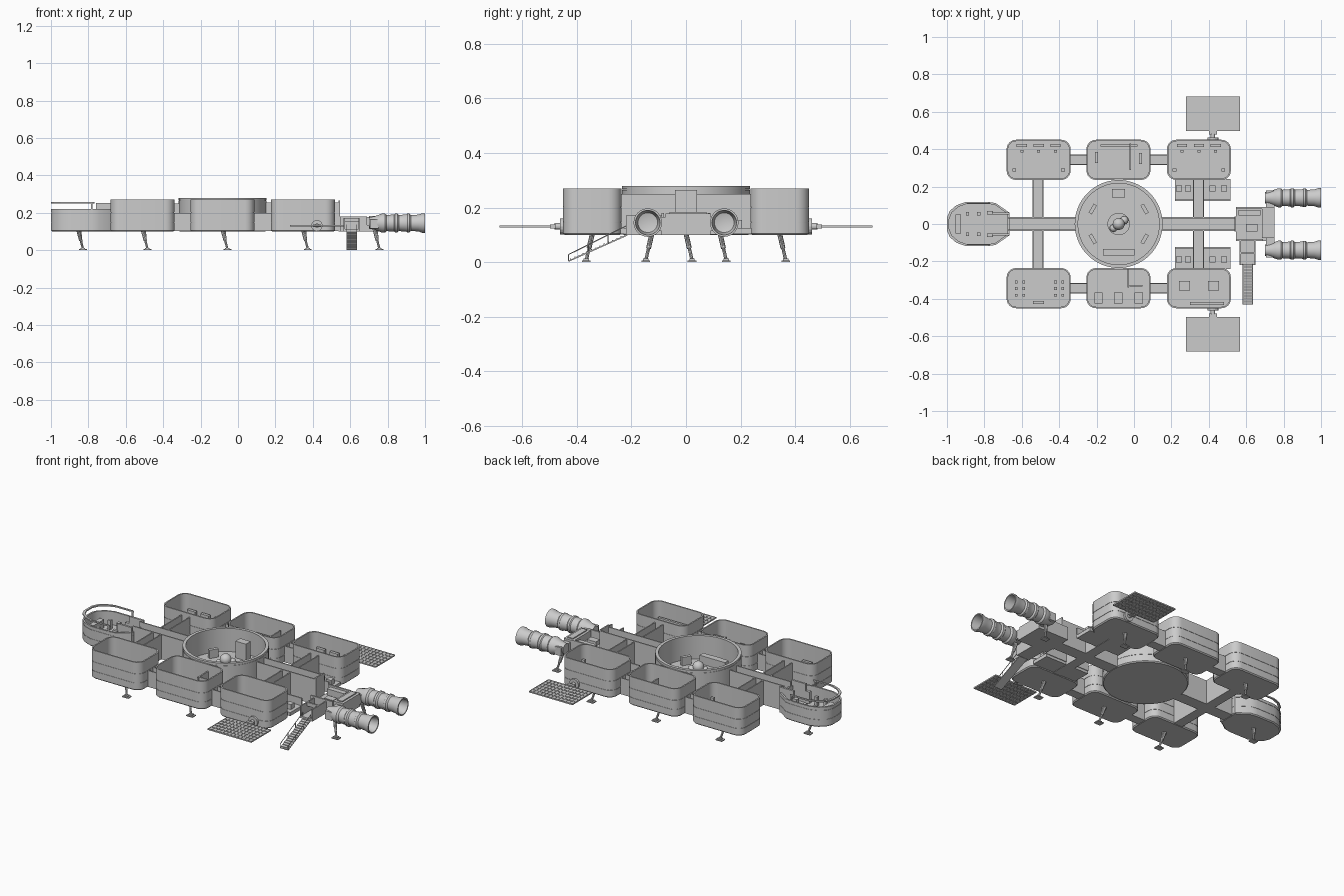
import bpy, bmesh, math
from mathutils import Vector, Matrix

cube = bpy.data.objects.get("Cube")
if cube:
    bpy.data.objects.remove(cube)

grey = bpy.data.materials.new("hull grey")
grey.use_nodes = True
grey.diffuse_color = (0.6, 0.6, 0.6, 1)
grey.node_tree.nodes["Principled BSDF"].inputs["Base Color"].default_value = (0.6, 0.6, 0.6, 1)


def finish(name, bm, smooth=False):
    bmesh.ops.recalc_face_normals(bm, faces=bm.faces)
    me = bpy.data.meshes.new(name)
    bm.to_mesh(me)
    bm.free()
    me.materials.append(grey)
    ob = bpy.data.objects.new(name, me)
    bpy.context.collection.objects.link(ob)
    if smooth:
        bpy.ops.object.select_all(action="DESELECT")
        ob.select_set(True)
        bpy.context.view_layer.objects.active = ob
        bpy.ops.object.shade_smooth_by_angle(angle=math.radians(35))
    return ob


def add_box(bm, x0, x1, y0, y1, z0, z1):
    m = Matrix.Translation(((x0 + x1) / 2, (y0 + y1) / 2, (z0 + z1) / 2))
    bmesh.ops.create_cube(bm, size=1, matrix=m @ Matrix.Diagonal((x1 - x0, y1 - y0, z1 - z0, 1)))


def boxes(name, items):
    bm = bmesh.new()
    for it in items:
        add_box(bm, *it)
    return finish(name, bm)


def add_rod(bm, a, b, r, n=8):
    a, b = Vector(a), Vector(b)
    m = Matrix.Translation((a + b) / 2) @ (b - a).to_track_quat("Z", "Y").to_matrix().to_4x4()
    bmesh.ops.create_cone(bm, cap_ends=True, segments=n, radius1=r, radius2=r, depth=(b - a).length, matrix=m)


def offset(pts, d):
    out = []
    for i, p in enumerate(pts):
        e1 = (p - pts[i - 1]).normalized()
        e2 = (pts[(i + 1) % len(pts)] - p).normalized()
        n1, n2 = Vector((-e1.y, e1.x)), Vector((-e2.y, e2.x))
        out.append(p + (n1 + n2) * (d / (1 + n1.dot(n2))))
    return out


def loft(bm, rings, cap=True):
    loops = [[bm.verts.new((p.x, p.y, z)) for p in pts] for pts, z in rings]
    for a, b in zip(loops, loops[1:]):
        for i in range(len(a)):
            j = (i + 1) % len(a)
            bm.faces.new((a[i], a[j], b[j], b[i]))
    if cap:
        bm.faces.new(loops[0][::-1])
        bm.faces.new(loops[-1])


# Open-topped hull with seam grooves on the outside
def tray(name, pts, z0, floor, z1, t, seams=()):
    bm = bmesh.new()
    rings = [(offset(pts, 0.006), z0), (pts, z0 + 0.006)]
    groove = offset(pts, 0.002)
    for s in seams:
        rings += [(pts, s), (groove, s), (groove, s + 0.003), (pts, s + 0.003)]
    inner = offset(pts, t)
    loft(bm, rings + [(pts, z1), (inner, z1), (inner, floor)])
    return finish(name, bm, True)


def round_rect(cx, cy, w, h, r, n=6):
    pts = []
    for k, (sx, sy) in enumerate(((1, 1), (-1, 1), (-1, -1), (1, -1))):
        for i in range(n + 1):
            a = math.pi / 2 * (k + i / n)
            pts.append(Vector((cx + sx * (w / 2 - r) + r * math.cos(a), cy + sy * (h / 2 - r) + r * math.sin(a))))
    return pts


BASE, FLOOR, TOP = 0.1, 0.14, 0.27
HUB = -0.082
MODULES = {"rear": -0.51, "middle": -0.083, "front": 0.347}

# Six side modules
for sy, side in ((1, "left"), (-1, "right")):
    for label, cx in MODULES.items():
        tray(f"{side}_{label}_module", round_rect(cx, sy * 0.343, 0.342, 0.215, 0.05),
             BASE, FLOOR, TOP, 0.008, (0.145, 0.2))

# Round central hall
ring = [Vector((HUB + 0.235 * math.cos(math.tau * i / 64), 0.235 * math.sin(math.tau * i / 64))) for i in range(64)]
tray("central_hall", ring, BASE, FLOOR, 0.28, 0.018, (0.145, 0.265))

# Cabin at the -x end
half = [(-0.665, 0.06), (-0.74, 0.112), (-0.78, 0.118), (-0.9, 0.118), (-0.95, 0.1), (-0.985, 0.07), (-1, 0.035)]
nose = [Vector(p) for p in half] + [Vector((x, -y)) for x, y in reversed(half)]
tray("cabin", nose, BASE, FLOOR, 0.22, 0.01, (0.145, 0.2))
boxes("cabin_rear_wall", [(-0.76, -0.665, s * 0.056 - 0.006, s * 0.056 + 0.006, BASE, 0.252) for s in (1, -1)])

# Raised band around the cabin with its posts
bm = bmesh.new()
arc = [p for p in nose if p.x < -0.77]
inner = [p + Vector((0.012, -0.008 * (1 if p.y > 0 else -1))) for p in arc]
for (a, b), (c, d) in zip(zip(arc, arc[1:]), zip(inner, inner[1:])):
    lo = [bm.verts.new((p.x, p.y, 0.249)) for p in (a, b, d, c)]
    hi = [bm.verts.new((p.x, p.y, 0.257)) for p in (a, b, d, c)]
    bm.faces.new(lo[::-1])
    bm.faces.new(hi)
    for i in range(4):
        bm.faces.new((lo[i - 1], lo[i], hi[i], hi[i - 1]))
for s in (1, -1):
    add_box(bm, -0.785, -0.777, s * 0.114 - 0.004, s * 0.114 + 0.004, 0.21, 0.257)
finish("cabin_canopy_band", bm)


# Open corridors: floor and two side walls
def corridor(name, x0, x1, y0, y1, z1, along_x):
    t = 0.007
    items = [(x0, x1, y0, y1, BASE + 0.002, FLOOR)]
    if along_x:
        items += [(x0, x1, y0, y0 + t, FLOOR, z1), (x0, x1, y1 - t, y1, FLOOR, z1)]
    else:
        items += [(x0, x0 + t, y0, y1, FLOOR, z1), (x1 - t, x1, y0, y1, FLOOR, z1)]
    boxes(name, items)


corridor("rear_spine", -0.675, -0.31, -0.037, 0.037, 0.25, True)
corridor("front_spine", 0.145, 0.545, -0.037, 0.037, 0.255, True)
boxes("spine_end_wall", [(0.538, 0.546, -0.04, 0.04, BASE, 0.265)])
for s, side in ((1, "left"), (-1, "right")):
    for label, cx in (("rear", -0.513), ("front", 0.345)):
        y0, y1 = sorted((s * 0.036, s * 0.24))
        corridor(f"{side}_{label}_cross_corridor", cx - 0.03, cx + 0.03, y0, y1, 0.25, False)
    for label, x0 in (("rear", -0.342), ("front", 0.085)):
        corridor(f"{side}_{label}_link", x0, x0 + 0.093, s * 0.343 - 0.028, s * 0.343 + 0.028, 0.2, True)
    # Low side bays with crates
    items = []
    for x0, x1 in ((0.22, 0.316), (0.374, 0.515)):
        y0, y1 = sorted((s * 0.128, s * 0.24))
        items += [(x0, x1, y0, y1, BASE + 0.004, 0.125), (x0, x1, s * 0.128 - 0.004, s * 0.128 + 0.004, 0.12, 0.17)]
    for x in (0.24, 0.29, 0.42, 0.48):
        items.append((x - 0.016, x + 0.016, s * 0.19 - 0.016, s * 0.19 + 0.016, 0.12, 0.155))
    boxes(f"{side}_storage_bay", items)

# Engine room and airlock
boxes("engine_room", [(0.545, 0.75, -0.09, 0.09, BASE, 0.135), (0.545, 0.69, 0.08, 0.09, 0.13, 0.18),
                      (0.545, 0.69, -0.09, -0.08, 0.13, 0.18), (0.685, 0.75, -0.075, 0.09, 0.13, 0.178),
                      (0.56, 0.675, 0.045, 0.075, 0.13, 0.172), (0.6, 0.66, -0.04, 0.0, 0.13, 0.16),
                      (0.7, 0.735, -0.06, 0.075, 0.178, 0.184)])
boxes("airlock", [(0.565, 0.65, -0.22, -0.09, BASE, 0.112), (0.565, 0.572, -0.22, -0.09, 0.11, 0.172),
                  (0.643, 0.65, -0.22, -0.09, 0.11, 0.172), (0.565, 0.65, -0.16, -0.15, 0.15, 0.172)])

# Boarding ramp with treads and handrails
bm = bmesh.new()
a, b = Vector((0.608, -0.215, 0.1)), Vector((0.608, -0.43, 0.004))
slope = math.atan2(a.z - b.z, a.y - b.y)
m = Matrix.Translation((a + b) / 2) @ Matrix.Rotation(slope, 4, "X")
bmesh.ops.create_cube(bm, size=1, matrix=m @ Matrix.Diagonal((0.054, (a - b).length, 0.005, 1)))
for i in range(14):
    p = a.lerp(b, (i + 0.5) / 14)
    add_box(bm, 0.583, 0.633, p.y - 0.002, p.y + 0.002, p.z, p.z + 0.006)
for x in (0.582, 0.634):
    rail = Vector((0, 0, 0.035))
    p, q = Vector((x, a.y, a.z)), Vector((x, b.y, b.z))
    add_rod(bm, p + rail, q + rail * 0.7, 0.002, 6)
    for f in (0, 0.33, 0.66, 1):
        c = p.lerp(q, f)
        add_rod(bm, c, c + rail * (1 - 0.3 * f), 0.002, 6)
finish("boarding_ramp", bm)

# Ribbed engines, open at the end
profile = [(0, 0.7), (0.03, 0.7), (0.036, 0.73), (0.045, 0.755), (0.051, 0.77), (0.051, 0.785), (0.043, 0.795),
           (0.046, 0.835), (0.051, 0.84), (0.051, 0.852), (0.043, 0.86), (0.046, 0.9), (0.05, 0.905),
           (0.05, 0.917), (0.042, 0.925), (0.045, 0.965), (0.052, 0.985), (0.052, 1.0), (0.045, 1.0),
           (0.036, 0.94), (0, 0.93)]
for s, side in ((1, "left"), (-1, "right")):
    bm = bmesh.new()
    vs = [bm.verts.new((x, s * 0.14 + r, 0.145)) for r, x in profile]
    es = [bm.edges.new(e) for e in zip(vs, vs[1:])]
    bmesh.ops.spin(bm, geom=vs + es, cent=(0, s * 0.14, 0.145), axis=(1, 0, 0), angle=math.tau, steps=32)
    bmesh.ops.remove_doubles(bm, verts=bm.verts, dist=0.0002)
    finish(f"{side}_engine", bm, True)
    y0, y1 = sorted((s * 0.07, s * 0.18))
    boxes(f"{side}_engine_mount", [(0.705, 0.75, y0, y1, 0.115, 0.165)])

    # Solar panel on its swivel arm
    y0, y1 = sorted((s * 0.497, s * 0.683))
    items = [(0.277, 0.567, y0, y1, 0.129, 0.133)]
    items += [(x - 0.0015, x + 0.0015, y0, y1, 0.127, 0.135) for x in [0.2785 + 0.287 * i / 12 for i in range(13)]]
    items += [(0.277, 0.567, y - 0.0015, y + 0.0015, 0.127, 0.135) for y in [y0 + 0.0015 + (y1 - y0 - 0.003) * i / 6 for i in range(7)]]
    boxes(f"{side}_solar_panel", items)
    bm = bmesh.new()
    add_rod(bm, (0.422, s * 0.445, 0.131), (0.422, s * 0.462, 0.131), 0.03, 16)
    add_rod(bm, (0.422, s * 0.46, 0.131), (0.422, s * 0.482, 0.131), 0.012, 12)
    add_box(bm, 0.4, 0.444, s * 0.488 - 0.01, s * 0.488 + 0.01, 0.124, 0.138)
    finish(f"{side}_panel_arm", bm)

# Landing legs: thick upper strut, thin lower strut, brace and pad
tops = [(x, s * 0.343) for x in MODULES.values() for s in (1, -1)] + [(-0.855, 0.0), (0.73, 0.125), (0.73, -0.125)]
for i, (x, y) in enumerate(tops):
    bm = bmesh.new()
    s = -1 if y < 0 else 1
    top, foot = Vector((x, y, 0.105)), Vector((x + 0.026, y + s * 0.022, 0.008))
    add_rod(bm, top, top.lerp(foot, 0.55), 0.009)
    add_rod(bm, top, foot, 0.006)
    add_rod(bm, top + Vector((0.014, 0, 0)), top.lerp(foot, 0.8), 0.004)
    add_box(bm, foot.x - 0.021, foot.x + 0.021, foot.y - 0.016, foot.y + 0.016, 0, 0.006)
    add_box(bm, foot.x - 0.012, foot.x + 0.012, foot.y - 0.01, foot.y + 0.01, 0.005, 0.013)
    finish(f"landing_leg_{i + 1}", bm)


# Furniture: centre, size and height above the floor
def furniture(name, items):
    boxes(name, [(x - w / 2, x + w / 2, y - d / 2, y + d / 2, FLOOR - 0.002, FLOOR + h) for x, y, w, d, h in items])


for label in ("rear", "front"):
    cx = MODULES[label]
    furniture(f"left_{label}_desks", [(cx + dx, 0.42, 0.055, 0.018, 0.05) for dx in (-0.09, 0, 0.09)]
              + [(cx + dx, 0.388, 0.016, 0.014, 0.04) for dx in (-0.09, 0, 0.09)]
              + [(cx + dx, 0.29, 0.02, 0.016, 0.06) for dx in (-0.13, 0.13)])
furniture("left_middle_benches", [(-0.2, 0.355, 0.016, 0.06, 0.05), (0.035, 0.35, 0.016, 0.06, 0.05),
                                  (-0.02, 0.36, 0.008, 0.14, 0.08), (-0.08, 0.42, 0.2, 0.012, 0.03)])
furniture("right_rear_seats", [(cx + dx, y, 0.014, 0.014, 0.045) for cx in (-0.61, -0.4) for dx in (-0.02, 0.02)
                               for y in (-0.31, -0.345, -0.38)] + [(-0.51, -0.42, 0.06, 0.016, 0.04)])
furniture("right_middle_beds", [(x, -0.395, 0.045, 0.06, 0.03) for x in (-0.19, -0.085, 0.025)]
          + [(-0.03, -0.29, 0.008, 0.1, 0.09), (0.01, -0.33, 0.07, 0.008, 0.09)])
furniture("right_front_tables", [(x, -0.33, 0.06, 0.05, 0.035) for x in (0.27, 0.425)]
          + [(0.39, -0.425, 0.18, 0.014, 0.04)])
furniture("cabin_seats", [(x, y, 0.018, 0.018, 0.055) for x in (-0.89, -0.83) for y in (-0.055, 0.055)]
          + [(-0.94, 0, 0.03, 0.1, 0.05), (-0.77, 0.06, 0.03, 0.02, 0.07), (-0.77, -0.06, 0.03, 0.02, 0.07)])

# Central hall consoles and core
furniture("hall_lockers", [(HUB, 0.165, 0.07, 0.045, 0.1), (HUB, -0.15, 0.17, 0.035, 0.05)])
bm = bmesh.new()
for k in range(6):
    t = math.tau * (k + 0.5) / 6
    m = Matrix.Translation((HUB + 0.16 * math.cos(t), 0.16 * math.sin(t), FLOOR + 0.025)) @ Matrix.Rotation(t, 4, "Z")
    bmesh.ops.create_cube(bm, size=1, matrix=m @ Matrix.Diagonal((0.02, 0.055, 0.05, 1)))
finish("hall_consoles", bm)
bm = bmesh.new()
add_rod(bm, (HUB, 0, FLOOR - 0.002), (HUB, 0, FLOOR + 0.012), 0.06, 24)
for dx, dy, z, r in ((0, 0, 0.055, 0.032), (0.03, 0.02, 0.04, 0.022), (-0.028, -0.022, 0.035, 0.02)):
    bmesh.ops.create_uvsphere(bm, u_segments=20, v_segments=12, radius=r, matrix=Matrix.Translation((HUB + dx, dy, FLOOR + z)))
finish("hall_core", bm, True)
